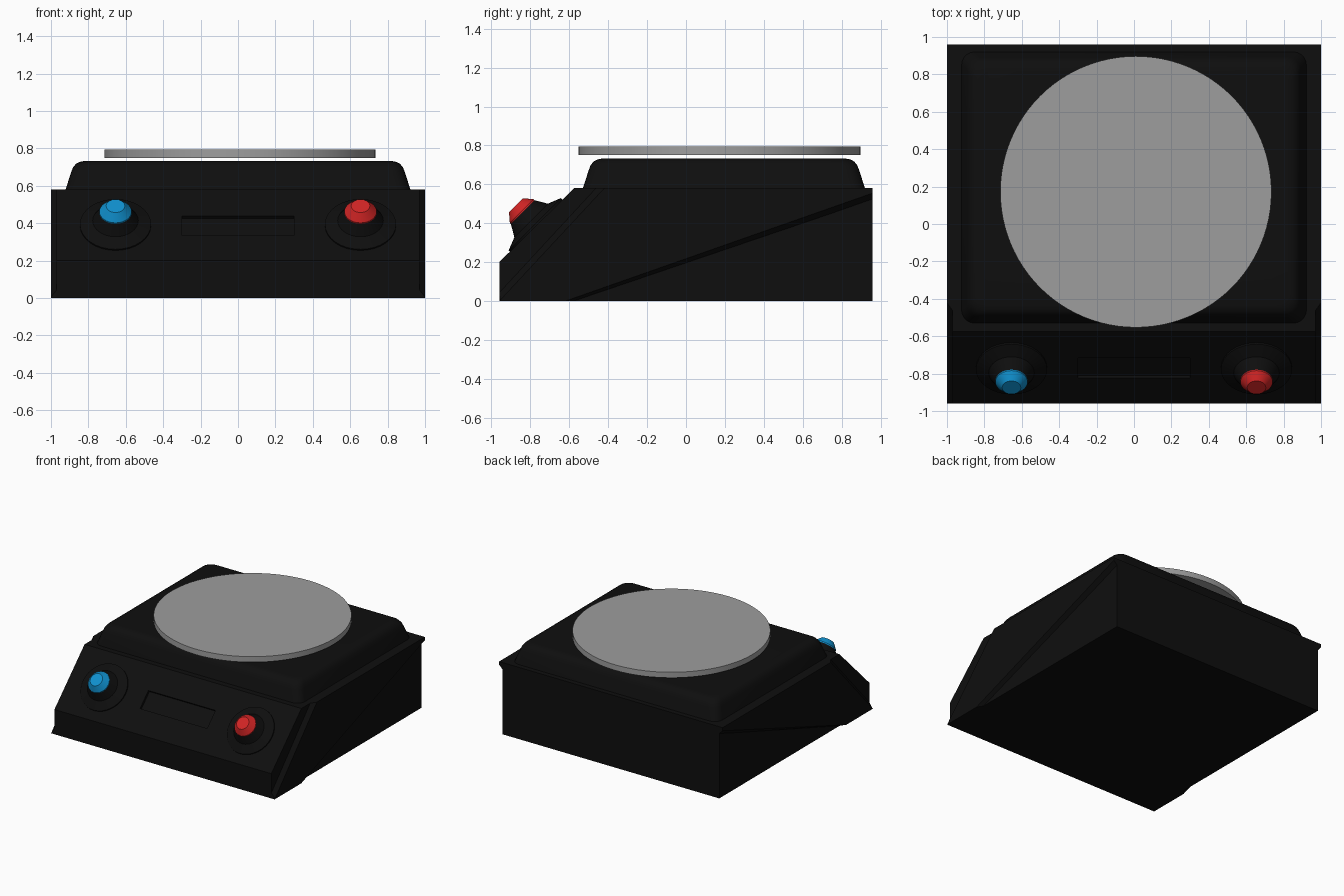
import bpy, bmesh, math
from mathutils import Vector, Matrix

if "Cube" in bpy.data.objects:
    bpy.data.objects.remove(bpy.data.objects["Cube"])


def material(name, rgb):
    m = bpy.data.materials.new(name)
    m.diffuse_color = (*rgb, 1)
    m.use_nodes = True
    m.node_tree.nodes["Principled BSDF"].inputs["Base Color"].default_value = m.diffuse_color
    return m


BLACK = material("black", (0.0045, 0.0045, 0.0045))
GREY = material("grey", (0.34, 0.34, 0.34))
RED = material("red", (0.64, 0.018, 0.018))
BLUE = material("blue", (0.005, 0.28, 0.62))


def finish(name, bm, mat, smooth=None):
    bmesh.ops.recalc_face_normals(bm, faces=bm.faces[:])
    me = bpy.data.meshes.new(name)
    bm.to_mesh(me)
    bm.free()
    ob = bpy.data.objects.new(name, me)
    bpy.context.collection.objects.link(ob)
    me.materials.append(mat)
    if smooth:
        bpy.context.view_layer.objects.active = ob
        ob.select_set(True)
        bpy.ops.object.shade_smooth_by_angle(angle=math.radians(smooth))
        ob.select_set(False)
    return ob


def loft(rings):
    """Join equal rings of points into a capped solid."""
    bm = bmesh.new()
    vs = [[bm.verts.new(p) for p in r] for r in rings]
    n = len(vs[0])
    for a, b in zip(vs, vs[1:]):
        for i in range(n):
            j = (i + 1) % n
            bm.faces.new((a[i], a[j], b[j], b[i]))
    bm.faces.new(vs[0])
    bm.faces.new(vs[-1])
    return bm


def turned(profile, matrix, sides=32):
    """Revolve (radius, height) points, placed by matrix."""
    return loft([[matrix @ Vector((r * math.cos(2 * math.pi * i / sides),
                                   r * math.sin(2 * math.pi * i / sides), h))
                  for i in range(sides)] for r, h in profile])


# Body: wedge-fronted case with the display window sunk into the slope
side = [(-.96, 0), (-.96, .2), (-.575, .58), (.96, .58), (.96, 0)]
bm = loft([[(x, y, z) for y, z in side] for x in (-.97, .97)])
for co, no in (((-.3, 0, 0), (1, 0, 0)), ((.3, 0, 0), (1, 0, 0)),
               ((0, 0, .335), (0, 0, 1)), ((0, 0, .44), (0, 0, 1))):
    bmesh.ops.bisect_plane(bm, geom=bm.verts[:] + bm.edges[:] + bm.faces[:],
                           plane_co=co, plane_no=no)
bm.normal_update()
window = [f for f in bm.faces
          if abs(f.calc_center_median().x) < .2
          and .335 < f.calc_center_median().z < .44
          and f.calc_center_median().y < -.6 and abs(f.normal.x) < .5]
new = bmesh.ops.extrude_face_region(bm, geom=window)["geom"]
bmesh.ops.delete(bm, geom=window, context='FACES')
inward = Vector((0, 1, -1)).normalized() * .02
for v in [g for g in new if isinstance(g, bmesh.types.BMVert)]:
    v.co += inward
finish("body", bm, BLACK)

# Raised diagonal band on each flank
inner = [(-.96, 0), (-.96, .05), (-.47, .58), (.96, .58), (.96, .52), (-.57, 0)]
outer = [(-.96, 0), (-.955, .005), (-.42, .58), (.96, .58), (.96, .555), (-.62, 0)]
for s, label in ((-1, "left"), (1, "right")):
    finish(label + "_side_band", loft([[(s * .965, y, z) for y, z in inner],
                                       [(s * 1.0, y, z) for y, z in outer]]), BLACK)


# Raised deck with rounded shoulders
def rounded_rect(inset, z, r=.07, seg=5):
    pts = []
    hx, hy, cy = .925 - inset, .728 - inset, .195
    for k, (sx, sy) in enumerate(((1, 1), (-1, 1), (-1, -1), (1, -1))):
        for i in range(seg + 1):
            a = math.pi / 2 * (k + i / seg)
            pts.append((sx * (hx - r) + r * math.cos(a),
                        cy + sy * (hy - r) + r * math.sin(a), z))
    return pts


levels = [(0, .57), (.003, .58), (.032, .67), (.042, .697), (.058, .717),
          (.078, .728), (.1, .732)]
finish("deck", loft([rounded_rect(i, z) for i, z in levels]), BLACK, 35)

# Round weighing plate
finish("plate", turned([(.725, .75), (.725, .795)],
                       Matrix.Translation((.01, .172, 0)), 96), GREY, 35)

# Control knobs standing square to the sloped panel
tilt = Matrix.Rotation(math.radians(45), 4, 'X')
for x, label, mat in ((-.655, "left", BLUE), (.655, "right", RED)):
    m = Matrix.Translation((x, -.77, .388)) @ tilt
    finish(label + "_knob_collar",
           turned([(.19, -.02), (.19, .01), (.122, .037), (.085, .1)], m), BLACK, 25)
    finish(label + "_knob", turned([(.086, .098), (.086, .106), (.05, .148)], m),
           mat, 25)
